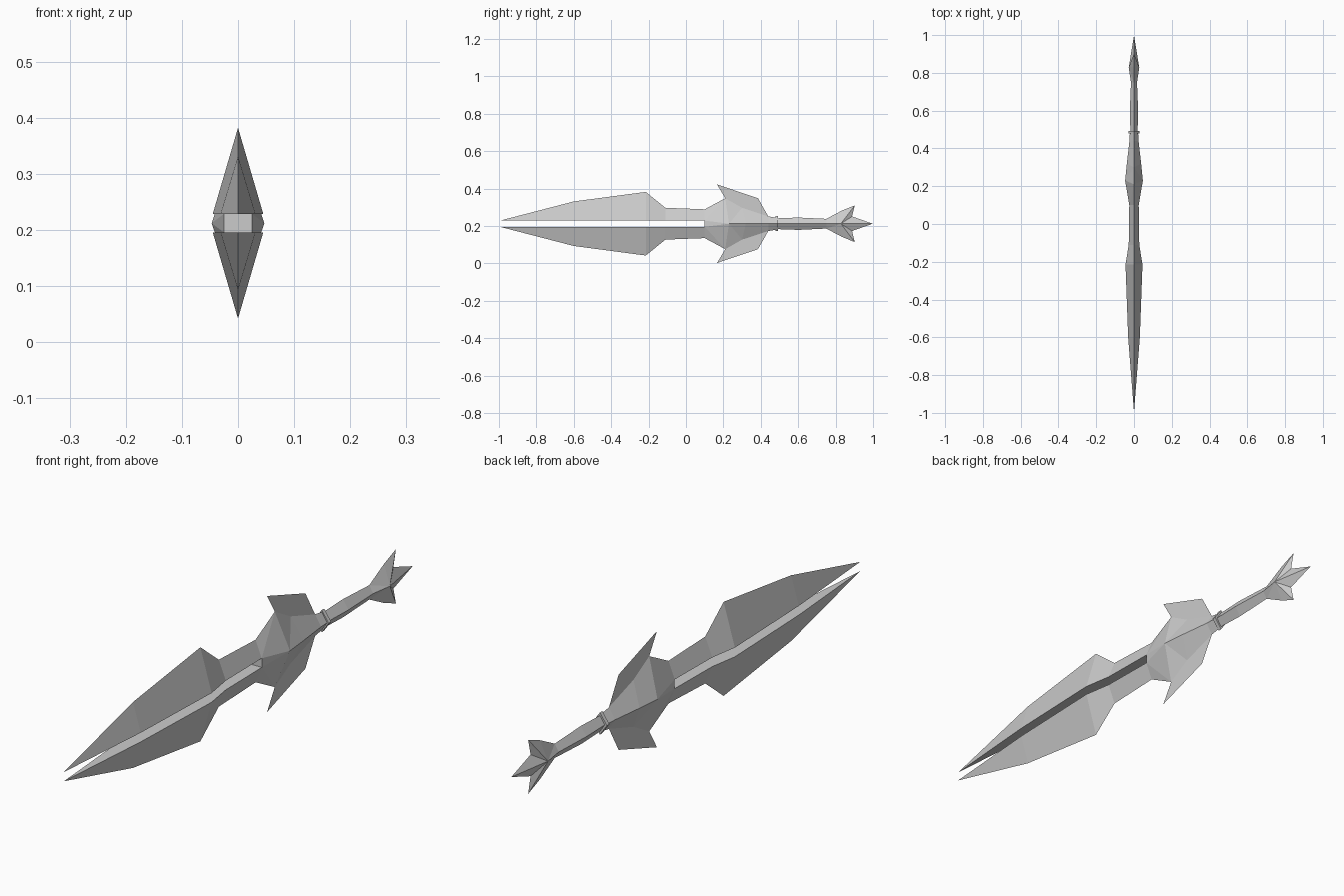
import bpy, bmesh

old = bpy.data.objects.get("Cube")
if old:
    bpy.data.objects.remove(old, do_unlink=True)

MID = 0.212    # height of the long axis
GAP = 0.0165   # half of the slot between the two blades

steel = bpy.data.materials.new("grey steel")
steel.use_nodes = True
colour = (0.6, 0.6, 0.6, 1)
steel.diffuse_color = colour
steel.node_tree.nodes["Principled BSDF"].inputs["Base Color"].default_value = colour


def build(name, faces, signs_x=(1, -1)):
    """Mirror faces of the (+x, +z) quarter across the long axis and weld them."""
    bm = bmesh.new()
    for sx in signs_x:
        for sz in (1, -1):
            for face in faces:
                pts = list(dict.fromkeys(face))
                if len(pts) > 2:
                    bm.faces.new([bm.verts.new((sx * x, y, sz * z)) for x, y, z in pts])
    bmesh.ops.remove_doubles(bm, verts=bm.verts, dist=0.0001)
    bmesh.ops.recalc_face_normals(bm, faces=bm.faces)
    mesh = bpy.data.meshes.new(name)
    bm.to_mesh(mesh)
    bm.free()
    mesh.materials.append(steel)
    ob = bpy.data.objects.new(name, mesh)
    ob.location.z = MID
    bpy.context.collection.objects.link(ob)
    return ob


def diamond(stations):
    """Quarter of a diamond-section bar; stations are (y, half width, half height)."""
    faces = []
    for (y0, w0, h0), (y1, w1, h1) in zip(stations, stations[1:]):
        faces.append([(w0, y0, 0), (0, y0, h0), (0, y1, h1), (w1, y1, 0)])
    for y, w, h in (stations[0], stations[-1]):
        faces.append([(0, y, 0), (w, y, 0), (0, y, h)])
    return faces


# Twin blades: triangular sections with a flat inner face along the slot
blade = [(-0.995, 0, GAP), (-0.6, 0.031, 0.119), (-0.215, 0.045, 0.17),
         (-0.11, 0.028, 0.085), (0.1, 0.025, 0.077)]
faces = []
for (y0, w0, h0), (y1, w1, h1) in zip(blade, blade[1:]):
    faces.append([(w0, y0, GAP), (0, y0, h0), (0, y1, h1), (w1, y1, GAP)])
    faces.append([(0, y0, GAP), (w0, y0, GAP), (w1, y1, GAP), (0, y1, GAP)])
build("twin_blades", faces)

# Guard body: swells to a ridge, then tapers to the neck
a, a0, top = (0.025, 0.1, GAP), (0.025, 0.1, 0), (0, 0.1, 0.077)
r1, p1 = (0.047, 0.23, 0), (0, 0.21, 0.136)
r2, p2 = (0.038, 0.32, 0), (0, 0.3, 0.085)
r3, p3 = (0.024, 0.44, 0), (0, 0.44, 0.039)
build("guard_body", [[a, top, p1], [a, p1, r1], [a0, a, r1],
                     [(0, 0.1, 0), a0, a, top],
                     [r1, p1, p2], [r1, p2, r2], [r2, p2, p3, r3]])

# Guard wings: flat sheets swept towards the blade tip
build("guard_wings", [[p1, (0, 0.166, 0.21), (0, 0.385, 0.136), p3, p2]], (1,))

# Neck, collar and grip
build("neck", diamond([(0.44, 0.024, 0.039), (0.485, 0.022, 0.032)]))
build("collar", diamond([(0.478, 0.028, 0.040), (0.492, 0.028, 0.040)]))
build("grip", diamond([(0.49, 0.019, 0.029), (0.6, 0.022, 0.033), (0.75, 0.016, 0.026)]))

# Pommel: forked spikes fanning out from a side ridge
ridge = (0.028, 0.828, 0)
rim = [(0.016, 0.75, 0), (0, 0.75, 0.026), (0, 0.835, 0.071),
       (0, 0.902, 0.098), (0, 0.888, 0.039), (0, 0.998, 0)]
build("pommel", [[ridge, p, q] for p, q in zip(rim, rim[1:])])
